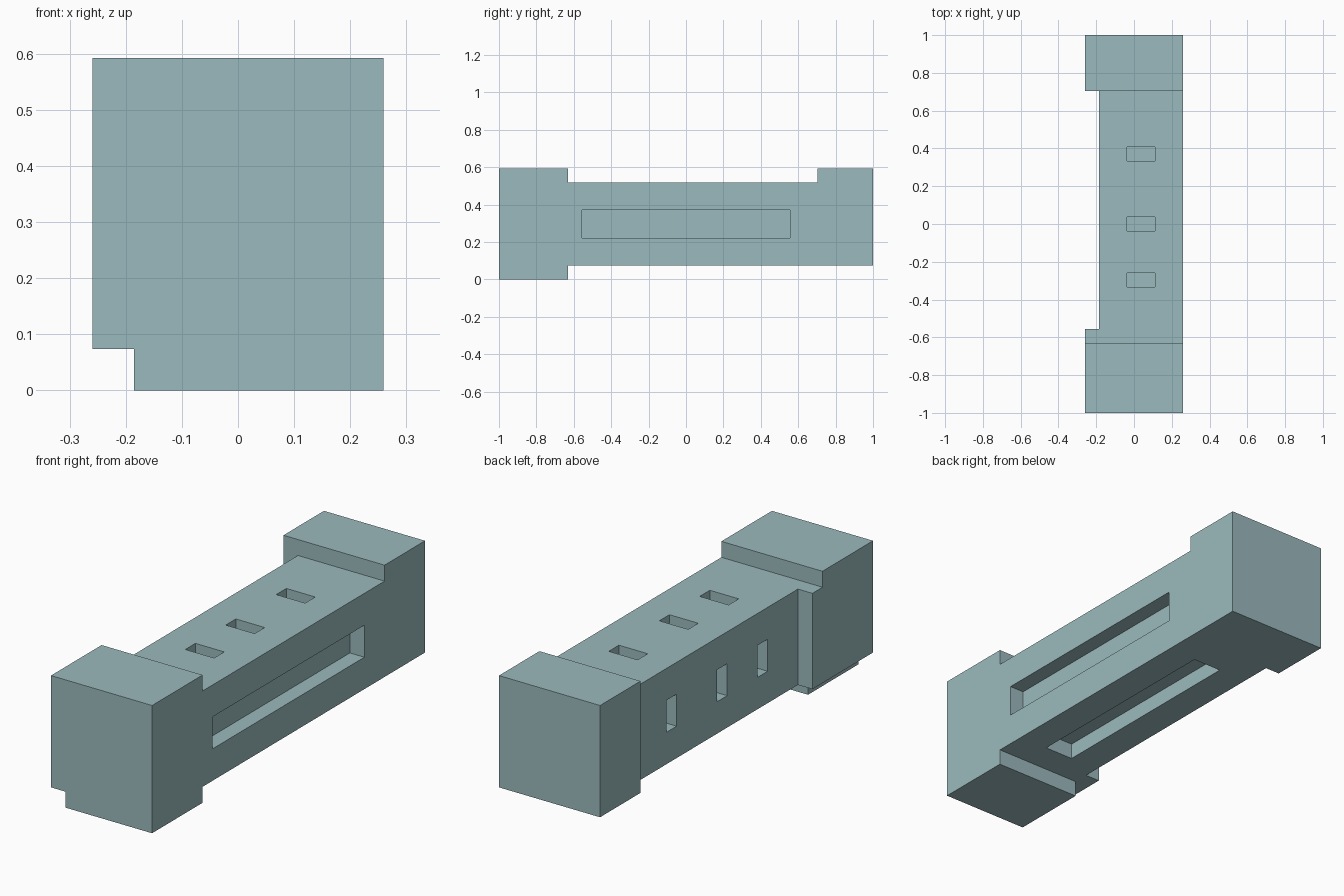
import bpy
import bmesh

cube = bpy.data.objects.get("Cube")
if cube:
    bpy.data.objects.remove(cube, do_unlink=True)

# The part sits on a grid 7 wide, 27 long and 8 high
U = 2 / 27
W, L, H = 7, 27, 8

mat = bpy.data.materials.new("grey teal")
mat.use_nodes = True
colour = (0.33, 0.49, 0.51, 1)
mat.diffuse_color = colour
bsdf = next(n for n in mat.node_tree.nodes if n.type == 'BSDF_PRINCIPLED')
bsdf.inputs["Base Color"].default_value = colour


def box(name, x, y, z):
    """Box object spanning the given grid ranges."""
    bm = bmesh.new()
    bmesh.ops.create_cube(bm, size=1)
    for v in bm.verts:
        v.co.x = (x[v.co.x > 0] - W / 2) * U
        v.co.y = (y[v.co.y > 0] - L / 2) * U
        v.co.z = z[v.co.z > 0] * U
    mesh = bpy.data.meshes.new(name)
    bm.to_mesh(mesh)
    bm.free()
    mesh.materials.append(mat)
    ob = bpy.data.objects.new(name, mesh)
    bpy.context.collection.objects.link(ob)
    return ob


def cut(target, x, y, z):
    """Subtract a grid box from the target."""
    cutter = box("cutter", x, y, z)
    cutter.hide_render = True
    mod = target.modifiers.new("cut", 'BOOLEAN')
    mod.operation = 'DIFFERENCE'
    mod.solver = 'EXACT'
    mod.object = cutter
    bpy.context.view_layer.objects.active = target
    bpy.ops.object.modifier_apply(modifier=mod.name)
    bpy.data.objects.remove(cutter, do_unlink=True)


body = box("block_body", (0, W), (0, L), (0, H))

# Stepped outline: top, underside, foot corner and right side recesses
cut(body, (-1, 8), (5, 23), (7, 9))
cut(body, (-1, 8), (5, 28), (-1, 1))
cut(body, (-1, 1), (-1, 28), (-1, 1))
cut(body, (-1, 1), (6, 23), (-1, 9))

# Long slots in the left side and the underside
cut(body, (6, 8), (6, 21), (3, 5))
cut(body, (3, 5), (7, 21), (0, 2))

# Small pockets in the top and the right side
for y in (9, 13, 18):
    cut(body, (3, 5), (y, y + 1), (6, 8))
    cut(body, (0, 2), (y, y + 1), (3, 5))
